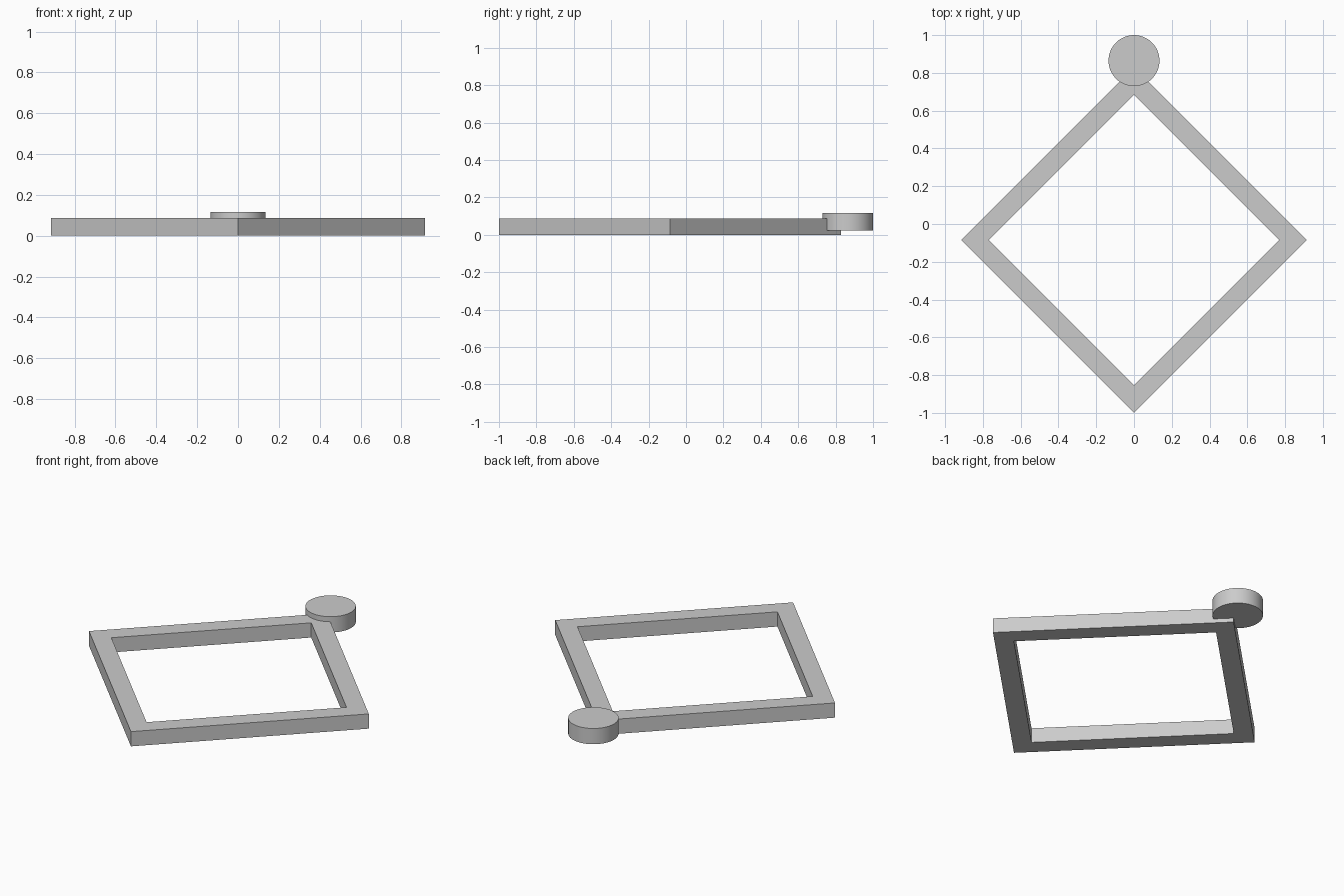
import bpy, bmesh, math

if "Cube" in bpy.data.objects:
    bpy.data.objects.remove(bpy.data.objects["Cube"])

FRAME_Y, OUTER, INNER, FRAME_H = -0.085, 0.915, 0.769, 0.087
DISC_Y, DISC_R, DISC_Z0, DISC_Z1 = 0.865, 0.135, 0.024, 0.117


def diamond(bm, radius, z):
    """Ring of four corner vertices lying on the axes."""
    return [bm.verts.new((radius * math.cos(i * math.pi / 2),
                          radius * math.sin(i * math.pi / 2), z)) for i in range(4)]


# Square frame turned 45 degrees: four rings bridged into a closed band
bm = bmesh.new()
rings = [diamond(bm, OUTER, 0), diamond(bm, OUTER, FRAME_H),
         diamond(bm, INNER, FRAME_H), diamond(bm, INNER, 0)]
for k in range(4):
    a, b = rings[k], rings[(k + 1) % 4]
    for i in range(4):
        j = (i + 1) % 4
        bm.faces.new((a[i], a[j], b[j], b[i]))
bmesh.ops.recalc_face_normals(bm, faces=bm.faces)
mesh = bpy.data.meshes.new("square_frame")
bm.to_mesh(mesh)
bm.free()
frame = bpy.data.objects.new("square_frame", mesh)
frame.location.y = FRAME_Y
bpy.context.collection.objects.link(frame)

# Round disc overlapping the rear corner
bpy.ops.mesh.primitive_cylinder_add(vertices=64, radius=DISC_R, depth=DISC_Z1 - DISC_Z0,
                                    location=(0, DISC_Y, (DISC_Z0 + DISC_Z1) / 2))
disc = bpy.context.object
disc.name = "corner_disc"
bpy.ops.object.shade_smooth_by_angle(angle=math.radians(30))
